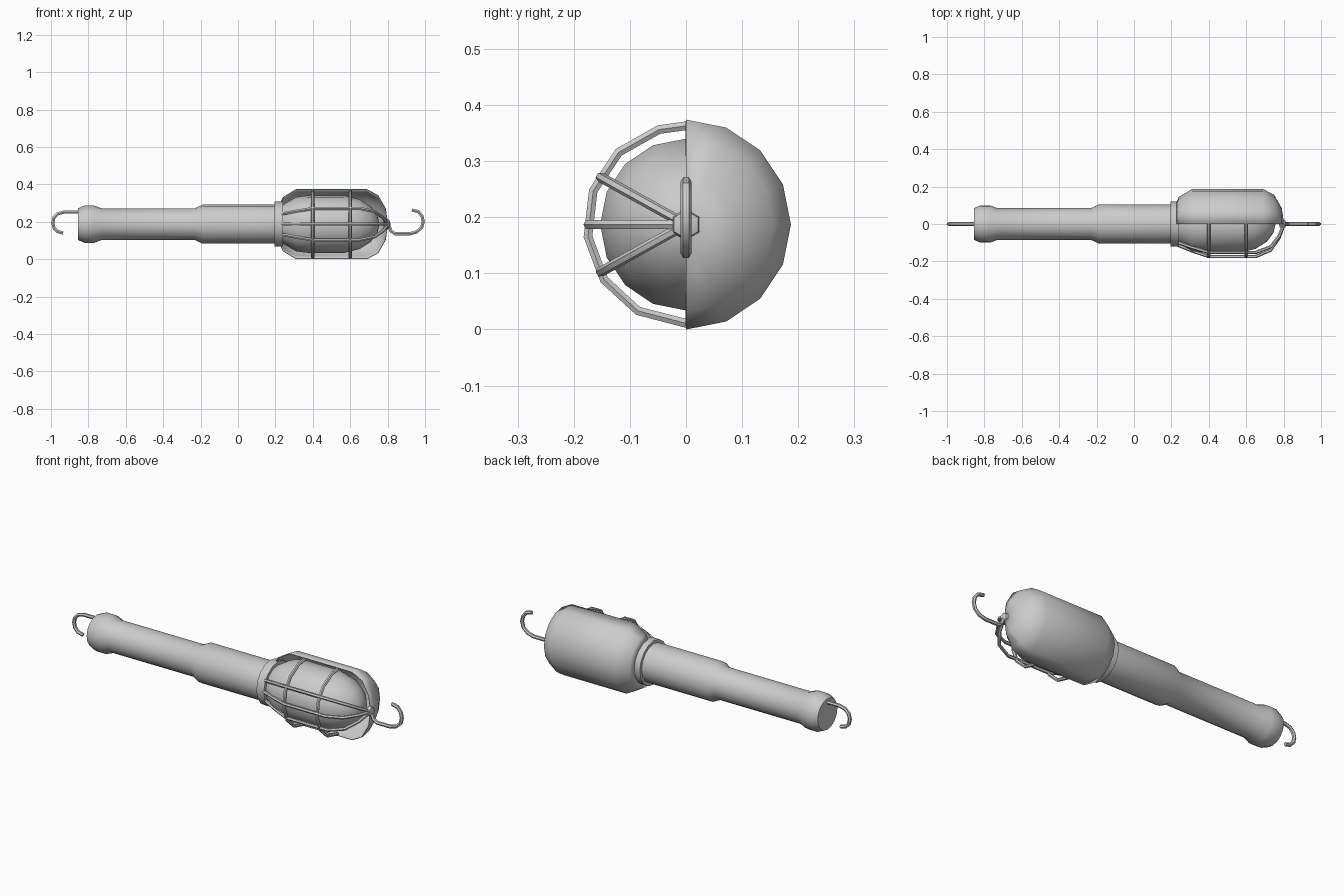
import bpy, bmesh
from math import sin, cos, pi, radians

if "Cube" in bpy.data.objects:
    bpy.data.objects.remove(bpy.data.objects["Cube"])

Z = 0.187  # height of the long axis


def finish(obj, angle=35):
    bpy.ops.object.select_all(action='DESELECT')
    obj.select_set(True)
    bpy.context.view_layer.objects.active = obj
    bpy.ops.object.shade_smooth_by_angle(angle=radians(angle))


def lathe(name, profile, sides=16, sweep=2 * pi):
    """Revolve (x, radius) points round the x axis, from +z towards +y."""
    bm = bmesh.new()
    full = sweep > 6.28
    rows = []
    for i in range(sides if full else sides + 1):
        a = sweep * i / sides
        rows.append([bm.verts.new((x, r * sin(a), Z + r * cos(a))) for x, r in profile])
    for i in range(sides):
        p, q = rows[i], rows[(i + 1) % len(rows)]
        for j in range(len(profile) - 1):
            bm.faces.new((p[j], p[j + 1], q[j + 1], q[j]))
    bmesh.ops.remove_doubles(bm, verts=bm.verts, dist=1e-5)
    bmesh.ops.recalc_face_normals(bm, faces=bm.faces)
    me = bpy.data.meshes.new(name)
    bm.to_mesh(me)
    bm.free()
    obj = bpy.data.objects.new(name, me)
    bpy.context.collection.objects.link(obj)
    finish(obj)
    return obj


def rod(name, points, radius):
    """Six-sided wire along a polyline."""
    cu = bpy.data.curves.new(name, 'CURVE')
    cu.dimensions = '3D'
    cu.bevel_depth = radius
    cu.bevel_resolution = 1
    cu.use_fill_caps = True
    sp = cu.splines.new('POLY')
    sp.points.add(len(points) - 1)
    for p, co in zip(sp.points, points):
        p.co = (*co, 1)
    obj = bpy.data.objects.new(name, cu)
    bpy.context.collection.objects.link(obj)
    bpy.ops.object.select_all(action='DESELECT')
    obj.select_set(True)
    bpy.context.view_layer.objects.active = obj
    bpy.ops.object.convert(target='MESH')
    finish(bpy.context.view_layer.objects.active)


# Handle with end knob and thicker socket sleeve
lathe("handle", [(-0.855, 0), (-0.855, 0.085), (-0.82, 0.1), (-0.77, 0.1), (-0.73, 0.085),
                 (-0.23, 0.085), (-0.19, 0.104), (0.2, 0.104), (0.24, 0.104), (0.24, 0)])
# Clamp collar
lathe("collar", [(0.195, 0.1), (0.195, 0.12), (0.24, 0.12), (0.24, 0.1)])
# Bulb
lathe("bulb", [(0.22, 0.09), (0.25, 0.11), (0.31, 0.145), (0.37, 0.153), (0.57, 0.153),
               (0.65, 0.133), (0.71, 0.095), (0.745, 0.048), (0.757, 0)])
# Half-round reflector behind the bulb
shade = lathe("reflector", [(0.225, 0.113), (0.24, 0.145), (0.31, 0.187), (0.69, 0.187),
                            (0.75, 0.155), (0.79, 0.085), (0.803, 0)], 8, pi)
solid = shade.modifiers.new("thickness", 'SOLIDIFY')
solid.thickness = 0.004
solid.offset = -1

# Cage ribs on the open front side
rib = [(0.235, 0.113), (0.31, 0.143), (0.4, 0.174), (0.65, 0.174), (0.73, 0.14), (0.775, 0.075), (0.795, 0.02)]
for k in (-1, 0, 1):
    a = radians(29 * k)
    rod("cage_rib", [(x, -r * cos(a), Z + r * sin(a)) for x, r in rib], 0.009)

# Cage half hoops
hoop = [90, 106, 133, 160, 187, 214, 241, 270]
for x in (0.4, 0.6):
    rod("cage_hoop", [(x, 0.176 * cos(radians(d)), Z + 0.176 * sin(radians(d))) for d in hoop], 0.009)

# Tip nut where the ribs meet
lathe("tip_nut", [(0.775, 0), (0.78, 0.022), (0.792, 0.029), (0.808, 0.025), (0.816, 0)], 6)

# Hanging hooks at both ends
rod("front_hook", [(x, 0, z) for x, z in [
    (0.795, 0.187), (0.81, 0.172), (0.818, 0.15), (0.84, 0.136), (0.92, 0.136), (0.955, 0.146), (0.982, 0.17),
    (0.99, 0.2), (0.984, 0.23), (0.965, 0.254), (0.93, 0.263)]], 0.01)
rod("rear_hook", [(x, 0, z) for x, z in [
    (-0.84, 0.252), (-0.93, 0.252), (-0.963, 0.243), (-0.984, 0.222), (-0.99, 0.195),
    (-0.984, 0.168), (-0.965, 0.148), (-0.935, 0.14)]], 0.01)
